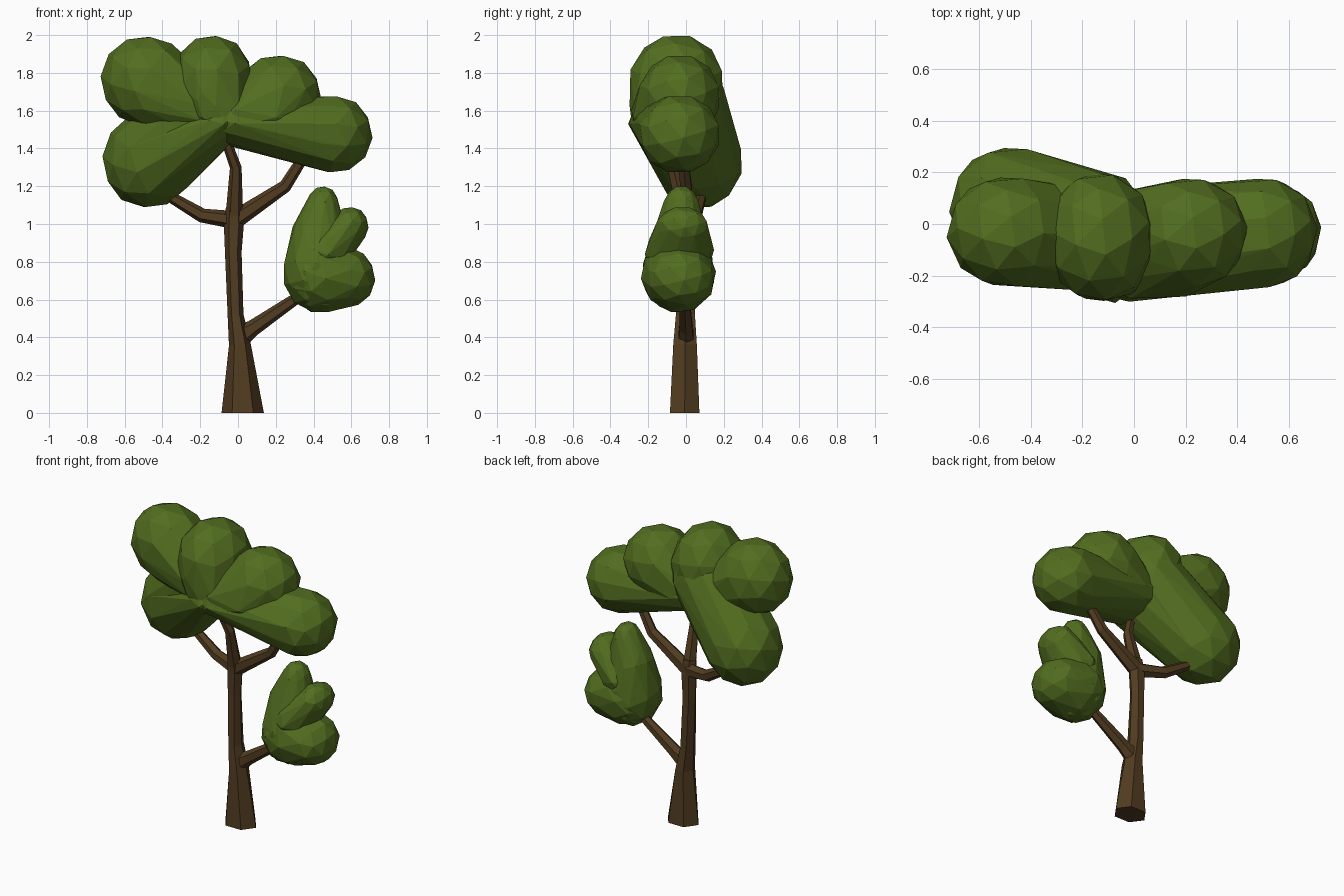
import bpy, bmesh, math
from mathutils import Vector, Matrix

if "Cube" in bpy.data.objects:
    bpy.data.objects.remove(bpy.data.objects["Cube"])


def material(name, rgb):
    m = bpy.data.materials.new(name)
    m.diffuse_color = (*rgb, 1)
    m.use_nodes = True
    m.node_tree.nodes["Principled BSDF"].inputs["Base Color"].default_value = m.diffuse_color
    return m


LEAF = material("leaf_green", (0.084, 0.153, 0.014))
BARK = material("bark_brown", (0.083, 0.045, 0.015))


def finish(bm, name, mat):
    bmesh.ops.recalc_face_normals(bm, faces=bm.faces)
    me = bpy.data.meshes.new(name)
    bm.to_mesh(me)
    bm.free()
    me.materials.append(mat)
    ob = bpy.data.objects.new(name, me)
    bpy.context.collection.objects.link(ob)
    return ob


def lobe(name, *balls):
    """Convex hull around faceted balls given as (centre, radii)."""
    bm = bmesh.new()
    for i, (c, r) in enumerate(balls):
        mat = (Matrix.Translation(c) @ Matrix.Diagonal((*r, 1))
               @ Matrix.Rotation(0.4 + i, 4, 'Z') @ Matrix.Rotation(0.3, 4, 'X'))
        bmesh.ops.create_icosphere(bm, subdivisions=2, radius=1.02, matrix=mat)
    bmesh.ops.delete(bm, geom=bm.faces[:], context='FACES_ONLY')
    out = bmesh.ops.convex_hull(bm, input=bm.verts[:])
    hull = {f for f in out["geom"] if isinstance(f, bmesh.types.BMFace)}
    keep = {v for f in hull for v in f.verts}
    bmesh.ops.delete(bm, geom=[v for v in bm.verts if v not in keep], context='VERTS')
    loose = [e for e in bm.edges if not e.link_faces]
    bmesh.ops.delete(bm, geom=loose, context='EDGES')
    return finish(bm, name, LEAF)


def limb(name, points, sides=6):
    """Faceted tube through (centre, half width, half depth) points."""
    bm = bmesh.new()
    rings = []
    cs = [Vector(p[0]) for p in points]
    for i, (c, w, d) in enumerate(points):
        t = (cs[min(i + 1, len(cs) - 1)] - cs[max(i - 1, 0)]).normalized()
        if i == 0 and c[2] == 0:
            t = Vector((0, 0, 1))
        depth = (Vector((0, 1, 0)) - t * t.y).normalized()
        side = depth.cross(t)
        rings.append([bm.verts.new(cs[i] + side * w * math.cos(a) + depth * d * math.sin(a))
                      for a in (2 * math.pi * k / sides for k in range(sides))])
    for a, b in zip(rings, rings[1:]):
        for k in range(sides):
            j = (k + 1) % sides
            bm.faces.new((a[k], a[j], b[j], b[k]))
    bm.faces.new(rings[0])
    bm.faces.new(rings[-1])
    return finish(bm, name, BARK)


# Trunk and branches
limb("trunk", [((0.025, -0.007, 0), 0.112, 0.09), ((0.01, -0.005, 0.36), 0.058, 0.072),
               ((-0.013, -0.003, 0.52), 0.042, 0.058), ((-0.025, 0, 0.85), 0.044, 0.046),
               ((-0.022, 0, 1.0), 0.053, 0.048), ((-0.022, -0.01, 1.09), 0.042, 0.042)])
limb("low_branch", [((-0.01, 0, 0.39), 0.065, 0.05), ((0.08, 0, 0.45), 0.043, 0.04),
                    ((0.38, -0.01, 0.655), 0.026, 0.028)])
limb("left_branch", [((-0.01, 0, 1.02), 0.048, 0.042), ((-0.19, 0.05, 1.045), 0.038, 0.036),
                     ((-0.42, 0.09, 1.18), 0.026, 0.028)])
limb("middle_branch", [((-0.02, 0, 1.02), 0.048, 0.044), ((-0.012, -0.07, 1.3), 0.031, 0.032),
                       ((-0.07, -0.11, 1.46), 0.026, 0.028)])
limb("right_branch", [((-0.02, 0, 1.02), 0.05, 0.046), ((0.25, 0.0, 1.2), 0.034, 0.035),
                      ((0.37, -0.02, 1.39), 0.027, 0.028)])

# Main canopy: lobes fanning out from a shared low band
LOW_TIP = ((-0.475, 0.07, 1.335), (0.24, 0.23, 0.25))
lobe("canopy_top_left", ((-0.49, -0.03, 1.76), (0.235, 0.215, 0.235)),
     ((-0.45, -0.04, 1.68), (0.17, 0.2, 0.17)),
     ((-0.2, -0.06, 1.6), (0.16, 0.2, 0.15)))
lobe("canopy_top", ((-0.135, -0.05, 1.75), (0.215, 0.25, 0.25)),
     ((-0.14, -0.075, 1.64), (0.17, 0.222, 0.17)),
     ((-0.08, -0.08, 1.57), (0.165, 0.215, 0.15)))
lobe("canopy_top_right", ((0.215, -0.035, 1.675), (0.225, 0.215, 0.22)),
     ((0.18, -0.065, 1.58), (0.17, 0.215, 0.16)),
     ((0.0, -0.075, 1.57), (0.165, 0.217, 0.14)))
lobe("canopy_far_right", ((0.5, -0.035, 1.475), (0.21, 0.215, 0.205)),
     ((-0.04, -0.085, 1.545), (0.16, 0.215, 0.125)))
lobe("canopy_low_left", LOW_TIP, ((-0.12, -0.035, 1.69), (0.19, 0.235, 0.24)))
lobe("canopy_band", LOW_TIP, ((-0.09, -0.09, 1.54), (0.13, 0.215, 0.11)))

# Small leaf cluster on the low branch
BODY = ((0.43, -0.04, 0.74), (0.19, 0.19, 0.21))
lobe("cluster_top", ((0.45, -0.025, 1.09), (0.085, 0.095, 0.11)),
     ((0.395, -0.025, 0.95), (0.11, 0.135, 0.12)), BODY)
lobe("cluster_middle", ((0.595, -0.02, 0.99), (0.095, 0.135, 0.1)),
     ((0.46, -0.035, 0.85), (0.135, 0.182, 0.13)))
lobe("cluster_low", ((0.575, -0.03, 0.715), (0.15, 0.175, 0.155)),
     ((0.44, -0.04, 0.73), (0.185, 0.197, 0.2)))
